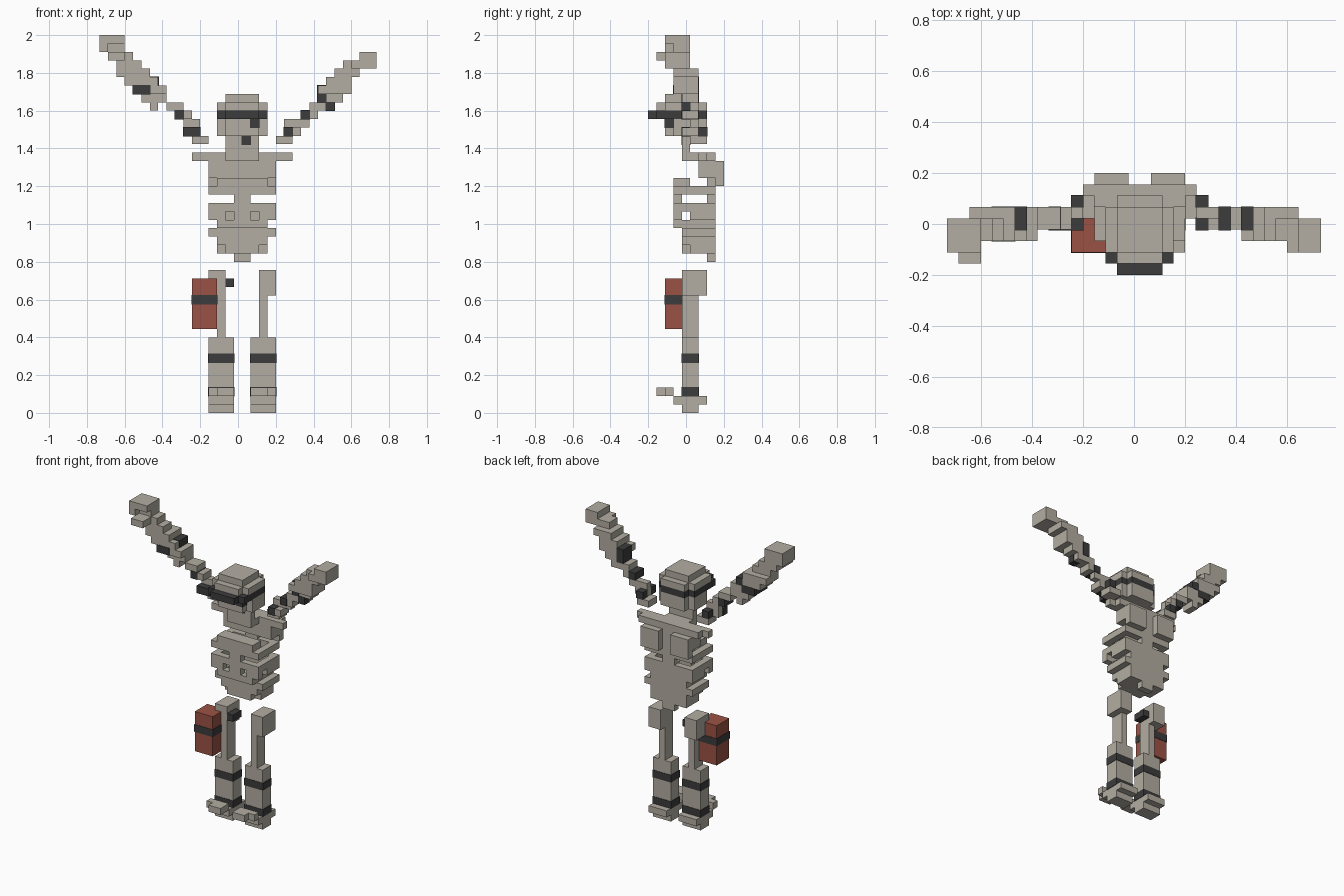
import bpy
import bmesh
from mathutils import Matrix, Vector

default_cube = bpy.data.objects.get("Cube")
if default_cube:
    bpy.data.objects.remove(default_cube, do_unlink=True)

# The figure is laid out on a block grid, forty-five blocks tall
BLOCK = 2 / 45
OFFSET = Vector((0.5, -4.5, 0))


def make_material(name, red, green, blue):
    material = bpy.data.materials.new(name)
    material.use_nodes = True
    colour = (red, green, blue, 1)
    material.diffuse_color = colour
    shader = material.node_tree.nodes["Principled BSDF"]
    shader.inputs["Base Color"].default_value = colour
    shader.inputs["Roughness"].default_value = 0.9
    return material


bone = make_material("bone grey", 0.45, 0.42, 0.36)
dark = make_material("charcoal", 0.045, 0.045, 0.045)
rust = make_material("rust red", 0.33, 0.085, 0.06)


def box(x, y, z):
    """A box given as a start and end block on each axis."""
    return Vector((x[0], y[0], z[0])), Vector((x[1], y[1], z[1]))


def centred(half_width, y, z):
    return box((-half_width, half_width), y, z)


def mirrored(boxes):
    result = []
    for low, high in boxes:
        result.append((Vector((-high.x, low.y, low.z)), Vector((-low.x, high.y, high.z))))
    return result


def both_sides(boxes):
    return boxes + mirrored(boxes)


def build(name, material, boxes, grow=0.0):
    """Joins boxes into one part; grow lifts painted plates off the surface."""
    mesh = bpy.data.meshes.new(name)
    bm = bmesh.new()
    margin = Vector((grow, grow, grow))
    for low, high in boxes:
        low, high = low - margin, high + margin
        size = (high - low) * BLOCK
        middle = ((low + high) / 2 + OFFSET) * BLOCK
        bmesh.ops.create_cube(bm, size=1, matrix=Matrix.Translation(middle) @ Matrix.Diagonal(size.to_4d()))
    bm.to_mesh(mesh)
    bm.free()
    mesh.materials.append(material)
    part = bpy.data.objects.new(name, mesh)
    bpy.context.scene.collection.objects.link(part)
    return part


def stair(first_level, steps):
    """Stacks one-block-high layers, each given by its x and y range."""
    boxes = []
    for level, (x, y) in enumerate(steps, first_level):
        boxes.append(box(x, y, (level, level + 1)))
    return boxes


PAINT = 0.06

# Head: rounded skull, visor band, eye, mouth and neck
build("skull_cap", bone, [
    centred(2, y=(2, 6), z=(37, 38)),
    centred(2, y=(1, 7), z=(36, 37)),
    centred(3, y=(2, 6), z=(36, 37)),
])
build("visor_band", dark, [
    centred(2, y=(0, 7), z=(35, 36)),
    centred(3, y=(1, 6), z=(35, 36)),
])
build("face", bone, [
    centred(2, y=(2, 7), z=(33, 35)),
    centred(3, y=(3, 6), z=(33, 35)),
])
build("eye", dark, [box(x=(1, 2), y=(2, 3), z=(34, 35))], PAINT)
build("neck", bone, [centred(2, y=(4, 5), z=(31, 33))])
build("mouth", dark, [box(x=(0, 1), y=(4, 5), z=(32, 33))], PAINT)

# Shoulders, shoulder blades and spine
build("collar", bone, [
    centred(6, y=(6, 7), z=(30, 31)),
    centred(5, y=(7, 8), z=(30, 31)),
    centred(2, y=(4, 7), z=(30, 31)),
])
build("shoulder_blades", bone, both_sides([box(x=(1, 4), y=(8, 9), z=(27, 30))]))
build("upper_back", bone, [centred(4, y=(6, 8), z=(28, 30))])
build("spine", bone, [centred(1, y=(7, 8), z=(18, 28))])

# Rib cage: breastbone with hollow hoops
build("breastbone", bone, [
    centred(3, y=(3, 5), z=(27, 28)),
    centred(1, y=(3, 4), z=(22, 27)),
])
for number, level in enumerate((26, 24, 22)):
    z = (level, level + 1)
    half = 4 if number < 2 else 3
    build("rib_hoop", bone, [
        centred(3, y=(3, 4), z=z),
        centred(3, y=(7, 8), z=z),
    ] + both_sides([box(x=(half - 1, half), y=(3, 8), z=z)]))
build("floating_ribs", bone, both_sides([
    box(x=(3, 4), y=(5, 8), z=(23, 24)),
    box(x=(1, 4), y=(7, 8), z=(23, 24)),
    box(x=(2, 4), y=(3, 4), z=(23, 24)),
]))

# Pelvis
build("pelvis", bone, [
    centred(4, y=(4, 8), z=(21, 22)),
    centred(3, y=(4, 8), z=(20, 21)),
    centred(3, y=(5, 8), z=(19, 20)),
    centred(2, y=(4, 5), z=(19, 20)),
])

# Legs
leg = [
    box(x=(2, 4), y=(4, 7), z=(14, 17)),
    box(x=(2, 3), y=(4, 6), z=(9, 14)),
    box(x=(1, 4), y=(4, 6), z=(0, 9)),
]
foot = [
    box(x=(1, 4), y=(3, 7), z=(1, 2)),
    box(x=(1, 4), y=(2, 3), z=(2, 3)),
    box(x=(1, 3), y=(1, 2), z=(2, 3)),
]
knee_strap = [box(x=(1, 4), y=(4, 6), z=(6, 7))]
ankle_strap = [box(x=(1, 4), y=(4, 6), z=(2, 3))]
for side, arrange in (("left", list), ("right", mirrored)):
    build(side + "_leg", bone, arrange(leg))
    build(side + "_foot", bone, arrange(foot))
    build(side + "_knee_strap", dark, arrange(knee_strap), PAINT)
    build(side + "_ankle_strap", dark, arrange(ankle_strap), PAINT)
build("hip_buckle", dark, [box(x=(-2, -1), y=(4, 6), z=(15, 16))])

# Hip case with its strap
build("hip_case", rust, [box(x=(-6, -3), y=(2, 5), z=(10, 16))])
build("case_strap", dark, [box(x=(-6, -3), y=(2, 5), z=(13, 14))], PAINT)

# Arms: raised and stepped outwards, the right one reaching higher
shoulder, elbow, forearm, hand = (5, 7), (4, 6), (3, 6), (2, 5)
left_arm = stair(32, [
    ((4, 6), shoulder), ((5, 7), elbow), ((5, 8), (5, 6)), ((7, 9), elbow),
    ((8, 11), elbow), ((9, 12), elbow), ((9, 13), forearm), ((10, 13), forearm),
    ((11, 14), forearm), ((12, 15), (3, 5)),
])
left_hand = [
    box(x=(13, 16), y=hand, z=(41, 42)),
    box(x=(14, 16), y=hand, z=(42, 43)),
]
right_arm = stair(32, [
    ((4, 6), shoulder), ((5, 7), elbow), ((5, 7), (5, 6)), ((6, 8), elbow),
    ((7, 9), elbow), ((9, 12), elbow), ((9, 13), forearm), ((10, 14), forearm),
    ((11, 15), forearm), ((12, 15), (3, 5)), ((13, 16), (3, 5)),
]) + [box(x=(10, 11), y=elbow, z=(36, 37))]
right_hand = [
    box(x=(14, 17), y=(3, 5), z=(43, 44)),
    box(x=(14, 17), y=hand, z=(44, 45)),
    box(x=(14, 16), y=(1, 3), z=(42, 43)),
    box(x=(16, 17), y=hand, z=(43, 44)),
]
build("left_arm", bone, left_arm)
build("left_hand", bone, left_hand)
build("right_arm", bone, mirrored(right_arm))
build("right_hand", bone, mirrored(right_hand))

# Dark wrappings on the arms
shoulder_wrap = [box(x=(5, 6), y=(6, 7), z=(33, 34)), box(x=(5, 6), y=(4, 5), z=(33, 34))]
build("shoulder_wraps", dark, both_sides(shoulder_wrap), PAINT)
build("left_arm_wraps", dark, [
    box(x=(7, 8), y=elbow, z=(35, 36)),
    box(x=(10, 11), y=(4, 5), z=(36, 37)),
    box(x=(9, 10), y=elbow, z=(37, 39)),
], PAINT)
build("right_arm_wraps", dark, mirrored([
    box(x=(7, 8), y=elbow, z=(35, 36)),
    box(x=(6, 7), y=(4, 5), z=(33, 34)),
    box(x=(11, 13), y=forearm, z=(38, 39)),
    box(x=(10, 11), y=elbow, z=(39, 40)),
]), PAINT)
